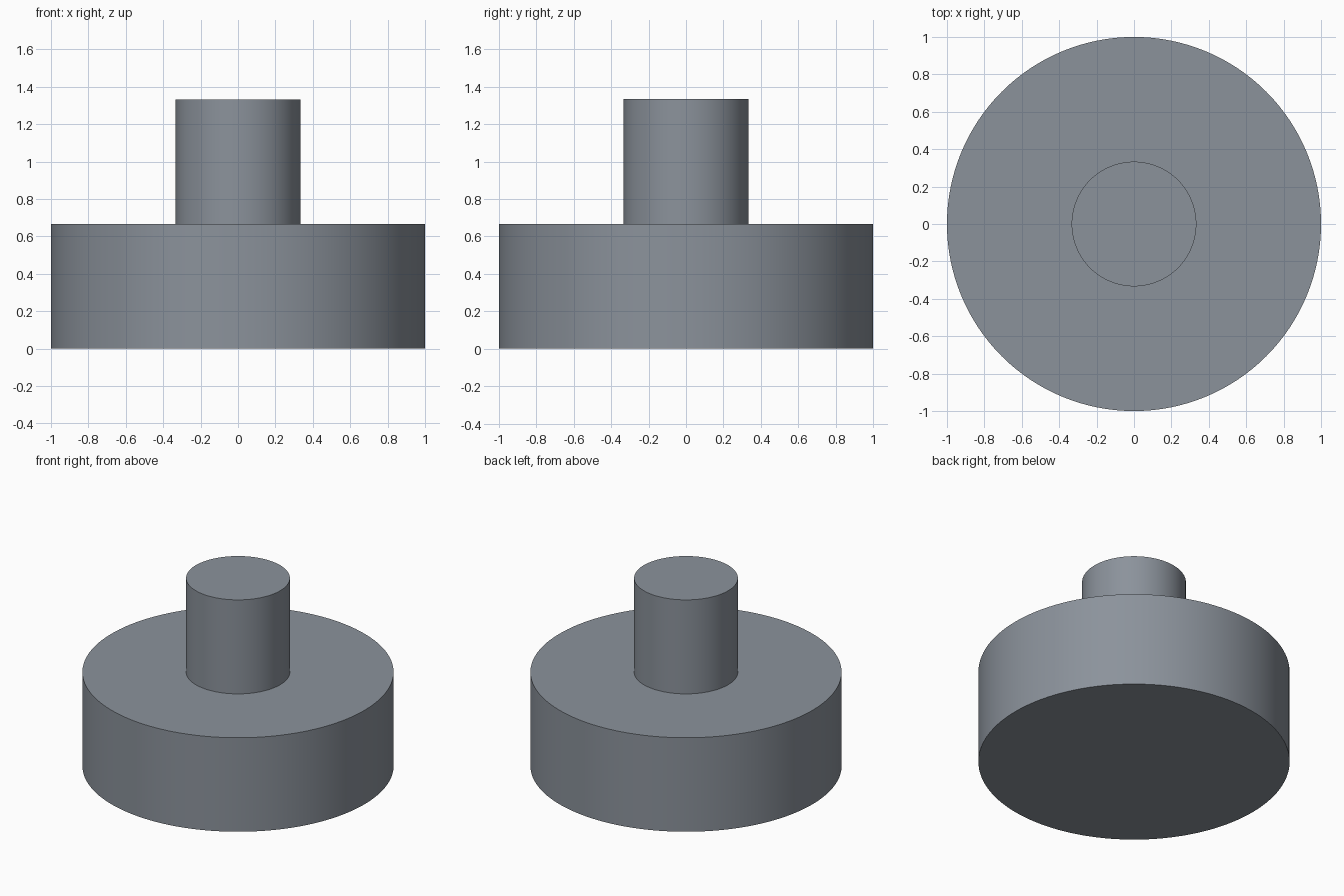
import bpy, bmesh
from math import cos, sin, pi, radians

if "Cube" in bpy.data.objects:
    bpy.data.objects.remove(bpy.data.objects["Cube"])

SIDES = 128

# Stepped profile from bottom centre to top centre: (radius, height)
PROFILE = [(1, 0), (1, 2 / 3), (1 / 3, 2 / 3), (1 / 3, 4 / 3)]


def lathe(name, profile):
    """Closed solid of revolution about z with capped ends."""
    bm = bmesh.new()
    rings = [[bm.verts.new((r * cos(2 * pi * i / SIDES), r * sin(2 * pi * i / SIDES), z))
              for i in range(SIDES)] for r, z in profile]
    for low, high in zip(rings, rings[1:]):
        for i in range(SIDES):
            j = (i + 1) % SIDES
            bm.faces.new((low[i], low[j], high[j], high[i]))
    bm.faces.new(rings[0][::-1])
    bm.faces.new(rings[-1])
    mesh = bpy.data.meshes.new(name)
    bm.to_mesh(mesh)
    bm.free()
    obj = bpy.data.objects.new(name, mesh)
    bpy.context.collection.objects.link(obj)
    return obj


# Wide disc base with a narrow post, one solid
knob = lathe("stepped_disc_with_post", PROFILE)
bpy.context.view_layer.objects.active = knob
knob.select_set(True)
bpy.ops.object.shade_smooth_by_angle(angle=radians(30))

# Dark blue-grey finish
steel = bpy.data.materials.new("dark_steel")
steel.diffuse_color = (0.26, 0.29, 0.33, 1)
steel.use_nodes = True
steel.node_tree.nodes["Principled BSDF"].inputs["Base Color"].default_value = steel.diffuse_color
knob.data.materials.append(steel)
